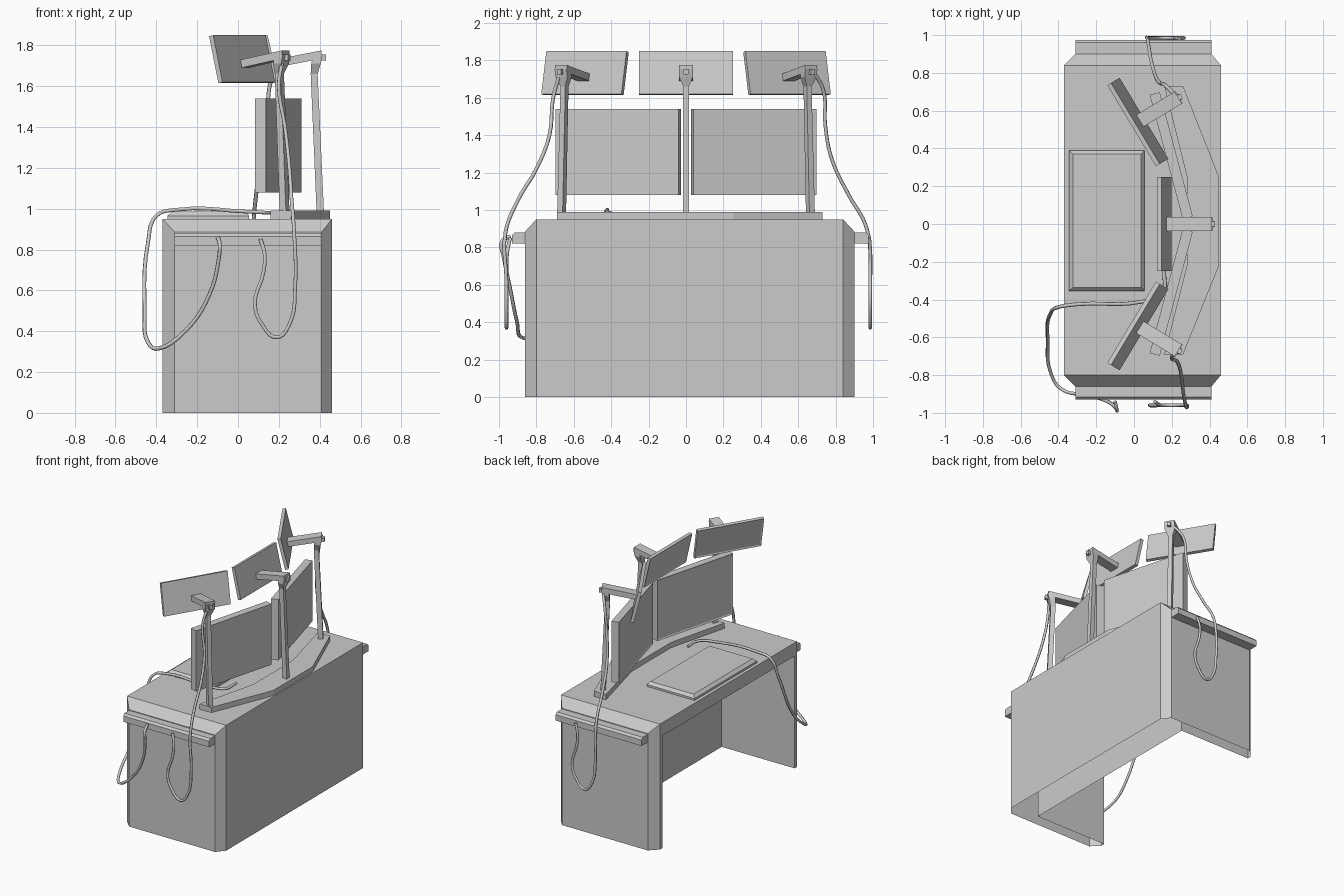
import bpy, bmesh, math
from mathutils import Matrix, Vector

if "Cube" in bpy.data.objects:
    bpy.data.objects.remove(bpy.data.objects["Cube"])


def finish(bm, name, matrix=None, normals=True):
    if normals:
        bmesh.ops.recalc_face_normals(bm, faces=bm.faces)
    me = bpy.data.meshes.new(name)
    bm.to_mesh(me)
    bm.free()
    ob = bpy.data.objects.new(name, me)
    if matrix:
        ob.matrix_world = matrix
    bpy.context.collection.objects.link(ob)
    return ob


def strips(bm, loops, closed=False, caps=False):
    """Bridge successive loops of points with quads."""
    vs = [[bm.verts.new(p) for p in lp] for lp in loops]
    n = len(vs[0])
    for a, b in zip(vs, vs[1:]):
        for i in range(n if closed else n - 1):
            j = (i + 1) % n
            bm.faces.new((a[i], a[j], b[j], b[i]))
    if caps:
        bm.faces.new(vs[0][::-1])
        bm.faces.new(vs[-1])
    return vs


def box(name, lo, hi, matrix=None):
    lo, hi = Vector(lo), Vector(hi)
    bm = bmesh.new()
    bmesh.ops.create_cube(bm, size=1, matrix=Matrix.Translation((lo + hi) / 2)
                          @ Matrix.Diagonal((*(hi - lo), 1)))
    return finish(bm, name, matrix)


def screen(name, thick, width, height, matrix):
    """Slab facing local -x with a slightly recessed display."""
    bm = bmesh.new()
    bmesh.ops.create_cube(bm, size=1, matrix=Matrix.Diagonal((thick, width, height, 1)))
    front = [f for f in bm.faces if f.normal.x < -0.9]
    bmesh.ops.inset_region(bm, faces=front, thickness=0.014, depth=0)
    bmesh.ops.translate(bm, verts=front[0].verts[:], vec=(0.005, 0, 0))
    return finish(bm, name, matrix)


def cable(name, pts, r=0.010):
    cu = bpy.data.curves.new(name, 'CURVE')
    cu.dimensions = '3D'
    cu.bevel_depth, cu.bevel_resolution, cu.resolution_u = r, 1, 5
    cu.use_fill_caps = True
    sp = cu.splines.new('BEZIER')
    sp.bezier_points.add(len(pts) - 1)
    for bp, p in zip(sp.bezier_points, pts):
        bp.co = p
        bp.handle_left_type = bp.handle_right_type = 'AUTO'
    ob = bpy.data.objects.new(name, cu)
    bpy.context.collection.objects.link(ob)


# Desk shell: chamfered ends, open underneath, kneehole on the -x side
bm = bmesh.new()
ends = [(-0.86, -0.31, 0.41, 0.885), (-0.80, -0.37, 0.46, 0.95),
        (0.84, -0.37, 0.46, 0.95), (0.90, -0.31, 0.41, 0.885)]
vs = strips(bm, [[(a, y, 0), (a, y, z), (b, y, z), (b, y, 0)] for y, a, b, z in ends])
bm.faces.new(vs[0])
bm.faces.new(vs[-1])
old = [f for f in bm.faces if all(abs(v.co.x + 0.37) < 1e-4 for v in f.verts)]
bmesh.ops.delete(bm, geom=old, context='FACES')


def arch(x, y0, y1, z):
    return [(x, y0, 0), (x, y0, z), (x, y1, z), (x, y1, 0)]


hole = strips(bm, [arch(-0.37, -0.80, 0.84, 0.95), arch(-0.37, -0.77, 0.81, 0.85),
                   arch(0.24, -0.77, 0.81, 0.85)])
bm.faces.new(hole[-1])
bmesh.ops.remove_doubles(bm, verts=bm.verts, dist=1e-4)
finish(bm, "desk")

# Side rails, with a chamfered upper outer edge
for name, y0, y1 in (("rail_near", -0.86, -0.93), ("rail_far", 0.90, 0.975)):
    s = math.copysign(0.014, y1)
    prof = [(y0, 0.82), (y1, 0.82), (y1, 0.865), (y1 - s, 0.88), (y0, 0.88)]
    bm = bmesh.new()
    strips(bm, [[(x, y, z) for y, z in prof] for x in (-0.31, 0.41)], True, True)
    finish(bm, name)

# Keyboard pad with bevelled top
bm = bmesh.new()
strips(bm, [[(a, c, z), (b, c, z), (b, d, z), (a, d, z)] for a, b, c, d, z in (
    (-0.345, 0.055, -0.355, 0.39, 0.95), (-0.345, 0.055, -0.355, 0.39, 0.965),
    (-0.323, 0.038, -0.335, 0.37, 0.985))], True, True)
finish(bm, "keyboard_pad")

# Bent base plate for the screens
rows = [((0.16, -0.69), (0.26, -0.69)), ((0.28, -0.22), (0.45, -0.22)),
        ((0.28, 0.25), (0.45, 0.25)), ((0.16, 0.73), (0.26, 0.73))]
bm = bmesh.new()
strips(bm, [[(*a, 0.95), (*b, 0.95), (*b, 0.99), (*a, 0.99)] for a, b in rows], True, True)
finish(bm, "screen_base")

# Two large lower screens
for s, tag in ((-1, "near"), (1, "far")):
    screen("lower_screen_" + tag, 0.055, 0.68, 0.46,
           Matrix.Translation((0.197, s * 0.362, 1.31)) @ Matrix.Rotation(s * math.radians(14.9), 4, 'Z'))

# Three upper screens, each with an arm, a post and a knob
posts = [(0.98, 0.243, 0.036, 0.034), (1.66, 0.213, 0.034, 0.030),
         (1.71, 0.222, 0.046, 0.074), (1.755, 0.232, 0.046, 0.074)]
for tag, x, y, a in (("near", 0.02, -0.54, -31), ("middle", 0.16, 0, 0), ("far", 0.02, 0.54, 31)):
    place = Matrix.Translation((x, y, 0)) @ Matrix.Rotation(math.radians(a), 4, 'Z')
    screen("upper_screen_" + tag, 0.024, 0.50, 0.236, place
           @ Matrix.Translation((0, 0, 1.732)) @ Matrix.Rotation(math.radians(-13), 4, 'Y'))
    bm = bmesh.new()
    strips(bm, [[(u - p / 2, -q / 2, z), (u + p / 2, -q / 2, z),
                 (u + p / 2, q / 2, z), (u - p / 2, q / 2, z)] for z, u, p, q in posts], True, True)
    finish(bm, "post_" + tag, place)
    bm = bmesh.new()
    strips(bm, [[(u, -0.037, z - 0.02), (u, 0.037, z - 0.02), (u, 0.037, z + 0.02), (u, -0.037, z + 0.02)]
                for u, z in ((0.008, 1.708), (0.25, 1.755))], True, True)
    finish(bm, "arm_" + tag, place)
    box("knob_" + tag, (0.24, -0.013, 1.725), (0.27, 0.013, 1.755), place)

# Cables: screen cables loop down to the rails, keyboard cable drapes off the front
cable("screen_cable_near", [
    (0.22, -0.67, 1.74), (0.20, -0.71, 1.60), (0.23, -0.73, 1.40), (0.25, -0.80, 1.22),
    (0.262, -0.90, 1.05), (0.275, -0.965, 0.88), (0.28, -0.96, 0.62), (0.25, -0.96, 0.43),
    (0.19, -0.96, 0.37), (0.12, -0.96, 0.43), (0.083, -0.96, 0.53), (0.125, -0.96, 0.69),
    (0.13, -0.955, 0.78), (0.11, -0.94, 0.85)])
cable("screen_cable_far", [
    (0.22, 0.68, 1.74), (0.165, 0.735, 1.64), (0.14, 0.745, 1.45), (0.115, 0.78, 1.27),
    (0.09, 0.87, 1.08), (0.075, 0.96, 0.92), (0.07, 0.985, 0.78), (0.07, 0.985, 0.60),
    (0.10, 0.985, 0.43), (0.16, 0.985, 0.37), (0.23, 0.985, 0.43), (0.265, 0.985, 0.53),
    (0.225, 0.985, 0.69), (0.22, 0.985, 0.78), (0.24, 0.98, 0.85)])
cable("keyboard_cable", [
    (0.16, -0.25, 0.98), (0.15, -0.37, 0.98), (0.05, -0.41, 0.985), (-0.30, -0.425, 0.995),
    (-0.40, -0.44, 0.965), (-0.44, -0.47, 0.84), (-0.457, -0.62, 0.50), (-0.44, -0.79, 0.345),
    (-0.39, -0.87, 0.315), (-0.25, -0.905, 0.41), (-0.14, -0.94, 0.58), (-0.095, -0.975, 0.75),
    (-0.09, -0.985, 0.83), (-0.10, -0.94, 0.86)])
